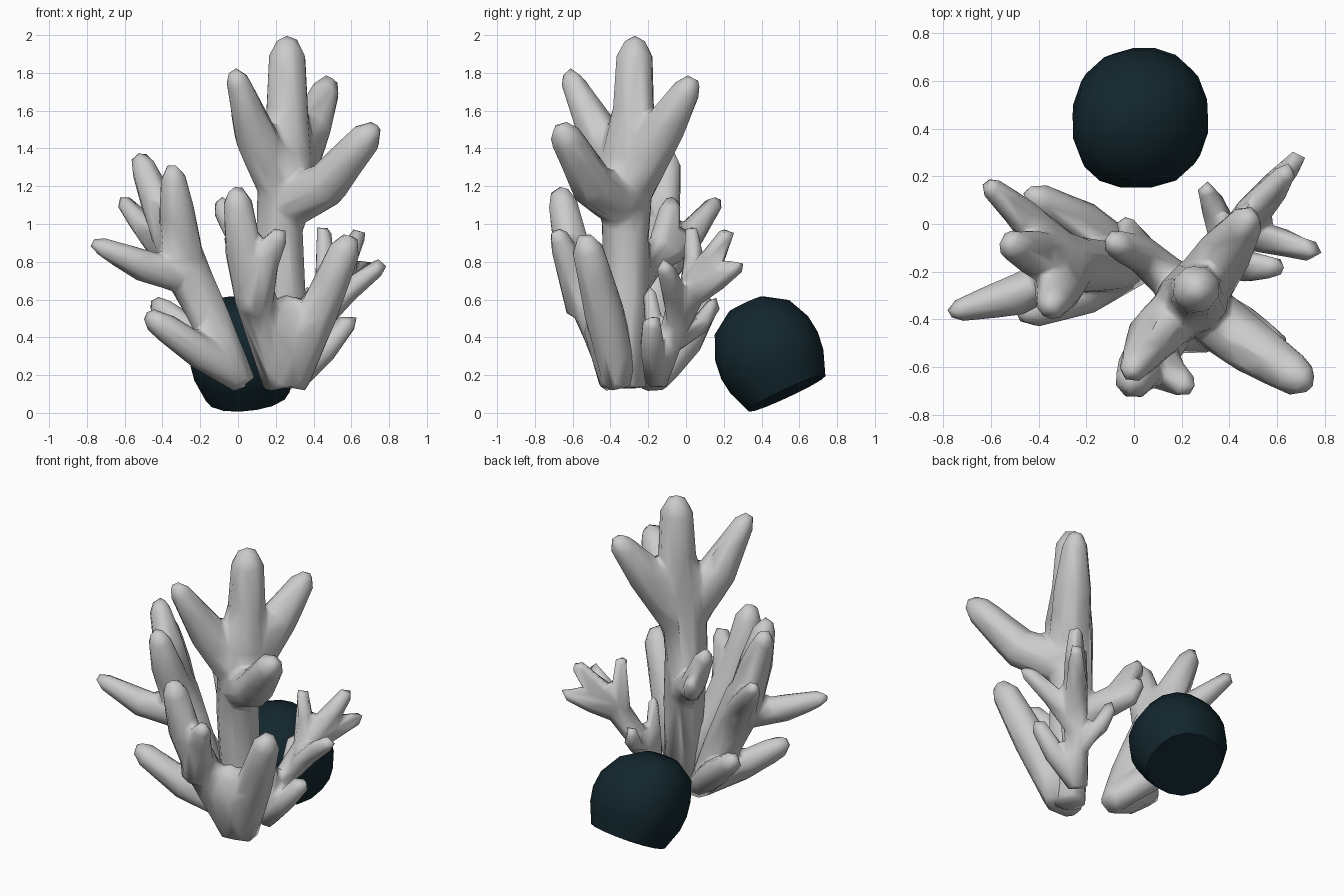
import bpy, bmesh, math
from mathutils import Vector, Quaternion

if "Cube" in bpy.data.objects:
    bpy.data.objects.remove(bpy.data.objects["Cube"])


def add_ring(bm, centre, q, r, sides=8, square=0.0):
    ring = []
    for i in range(sides):
        a = 2 * math.pi * (i + 0.5) / sides
        k = r * (1 + square * (1 - math.cos(4 * a)))
        ring.append(bm.verts.new(centre + q @ Vector((k * math.cos(a), k * math.sin(a), 0))))
    return ring


def bridge(bm, a, b):
    n = len(a)
    for i in range(n):
        bm.faces.new((a[i], a[(i + 1) % n], b[(i + 1) % n], b[i]))


def add_branch(bm, path):
    """Tapered tube along (x, y, z, radius) points, ending in a blunt pointed tip."""
    pts = [Vector(p[:3]) for p in path]
    rad = [p[3] + 0.004 for p in path]
    end_dir = (pts[-1] - pts[-2]).normalized()
    tip, r = pts[-1] + end_dir * 0.014, rad[-1]
    pts[-1] = tip - end_dir * r * 1.1
    pts.append(tip - end_dir * r * 0.3)
    rad.append(r * 0.58)
    q, prev, rings = Quaternion(), Vector((0, 0, 1)), []
    for i, p in enumerate(pts):
        t = Vector((0, 0, 0))
        if i > 0:
            t += (p - pts[i - 1]).normalized()
        if i < len(pts) - 1:
            t += (pts[i + 1] - p).normalized()
        t.normalize()
        q = prev.rotation_difference(t) @ q
        prev = t
        rings.append(add_ring(bm, p, q, rad[i]))
    bm.faces.new(list(reversed(rings[0])))
    for a, b in zip(rings, rings[1:]):
        bridge(bm, a, b)
    apex = bm.verts.new(tip)
    last = rings[-1]
    for i in range(len(last)):
        bm.faces.new((last[i], last[(i + 1) % len(last)], apex))


def finish(bm, name):
    bmesh.ops.recalc_face_normals(bm, faces=bm.faces)
    me = bpy.data.meshes.new(name)
    bm.to_mesh(me)
    bm.free()
    ob = bpy.data.objects.new(name, me)
    bpy.context.collection.objects.link(ob)
    bpy.ops.object.select_all(action='DESELECT')
    ob.select_set(True)
    bpy.context.view_layer.objects.active = ob
    return ob


def coral(name, branches):
    """Fuse the branches into one skin with soft crotches, then reduce to facets."""
    bm = bmesh.new()
    for b in branches:
        add_branch(bm, b)
    ob = finish(bm, name)
    m = ob.modifiers.new("fuse", 'REMESH')
    m.mode = 'VOXEL'
    m.voxel_size = 0.017
    m.use_smooth_shade = True
    m = ob.modifiers.new("soften", 'SMOOTH')
    m.factor = 0.5
    m.iterations = 10
    m = ob.modifiers.new("facet", 'DECIMATE')
    m.ratio = 0.025


# Tall trunk with its crown and the small shoot on its inner side
coral("tall_coral", [
    [(.25, -.31, .13, .1), (.24, -.32, .6, .125), (.22, -.32, .95, .13),
     (.25, -.31, 1.35, .15), (.26, -.28, 1.6, .115), (.26, -.27, 1.99, .1)],
    [(.25, -.33, 1.1, .13), (.47, -.5, 1.21, .12), (.73, -.67, 1.52, .085)],
    [(.22, -.34, 1.22, .13), (.09, -.46, 1.47, .115), (-.02, -.63, 1.81, .062)],
    [(.27, -.28, 1.22, .13), (.38, -.12, 1.5, .115), (.49, .04, 1.77, .075)],
    [(.2, -.27, .72, .1), (.03, -.13, .88, .075), (-.1, -.07, 1.13, .06)],
    [(.08, -.17, .8, .07), (-.01, -.05, .85, .055), (-.04, .01, .96, .045)],
])

# Front stems sharing one thick foot
coral("front_coral", [
    [(.22, -.35, .15, .09), (.09, -.51, .6, .11), (.03, -.6, .85, .1), (-.01, -.67, 1.19, .08)],
    [(.08, -.54, .55, .1), (.14, -.62, .8, .08), (.23, -.69, .97, .055)],
    [(.28, -.35, .15, .09), (.42, -.43, .52, .11), (.6, -.54, .94, .085)],
    [(.25, -.35, .15, .11), (.26, -.41, .45, .14), (.26, -.43, .62, .1)],
])

# Left cluster
coral("left_coral", [
    [(.03, -.18, .15, .07), (-.1, -.18, .4, .105), (-.27, -.17, .75, .125), (-.35, -.16, 1.0, .11)],
    [(-.25, -.18, .7, .08), (-.5, -.3, .78, .085), (-.77, -.37, .9, .048)],
    [(-.28, -.18, .76, .11), (-.32, -.28, 1.05, .1), (-.35, -.35, 1.31, .068)],
    [(-.29, -.17, .76, .11), (-.42, -.12, 1.1, .095), (-.53, -.08, 1.37, .065)],
    [(-.28, -.15, .74, .1), (-.46, .03, .95, .075), (-.62, .17, 1.13, .045)],
    [(.03, -.16, .17, .07), (-.2, 0, .38, .09), (-.45, .13, .59, .065)],
    [(.02, -.18, .17, .07), (-.2, -.29, .32, .09), (-.48, -.38, .52, .07)],
])

# Small cluster on the right
coral("right_coral", [
    [(.3, -.16, .15, .06), (.4, -.06, .45, .07), (.5, .05, .68, .075), (.57, .13, .8, .065),
     (.65, .23, .97, .043)],
    [(.48, .03, .62, .06), (.58, .16, .7, .055), (.7, .29, .79, .042)],
    [(.47, .02, .62, .065), (.46, .04, .82, .05), (.45, .03, .99, .04)],
    [(.41, -.04, .46, .06), (.6, -.07, .66, .06), (.77, -.12, .79, .045)],
    [(.31, -.16, .17, .06), (.47, -.18, .34, .065), (.61, -.18, .51, .055)],
    [(.38, -.07, .38, .06), (.33, .08, .47, .05), (.3, .16, .6, .042)],
    [(.33, -.13, .24, .06), (.36, -.17, .45, .05), (.37, -.19, .66, .036)],
])

# Dark rock: a tilted, slightly squarish dome with a flat underside
axis = Vector((-.1, -.42, .9)).normalized()
q = Vector((0, 0, 1)).rotation_difference(axis)
centre = Vector((.05, .535, .105))
bm = bmesh.new()
profile = [(.226, 0), (.275, .13), (.287, .22), (.275, .32), (.22, .44), (.1, .52)]
rings = [add_ring(bm, centre + axis * h - Vector((.2 * max(0, h - .3), 0, 0)), q, r, 16, 0.02)
         for r, h in profile]
bm.faces.new(list(reversed(rings[0])))
for a, b in zip(rings, rings[1:]):
    bridge(bm, a, b)
bm.faces.new(rings[-1])
rock = finish(bm, "rock")
bpy.ops.object.shade_smooth_by_angle(angle=math.radians(45))
mat = bpy.data.materials.new("dark_teal")
mat.diffuse_color = (.006, .019, .026, 1)
mat.use_nodes = True
mat.node_tree.nodes["Principled BSDF"].inputs["Base Color"].default_value = mat.diffuse_color
rock.data.materials.append(mat)
